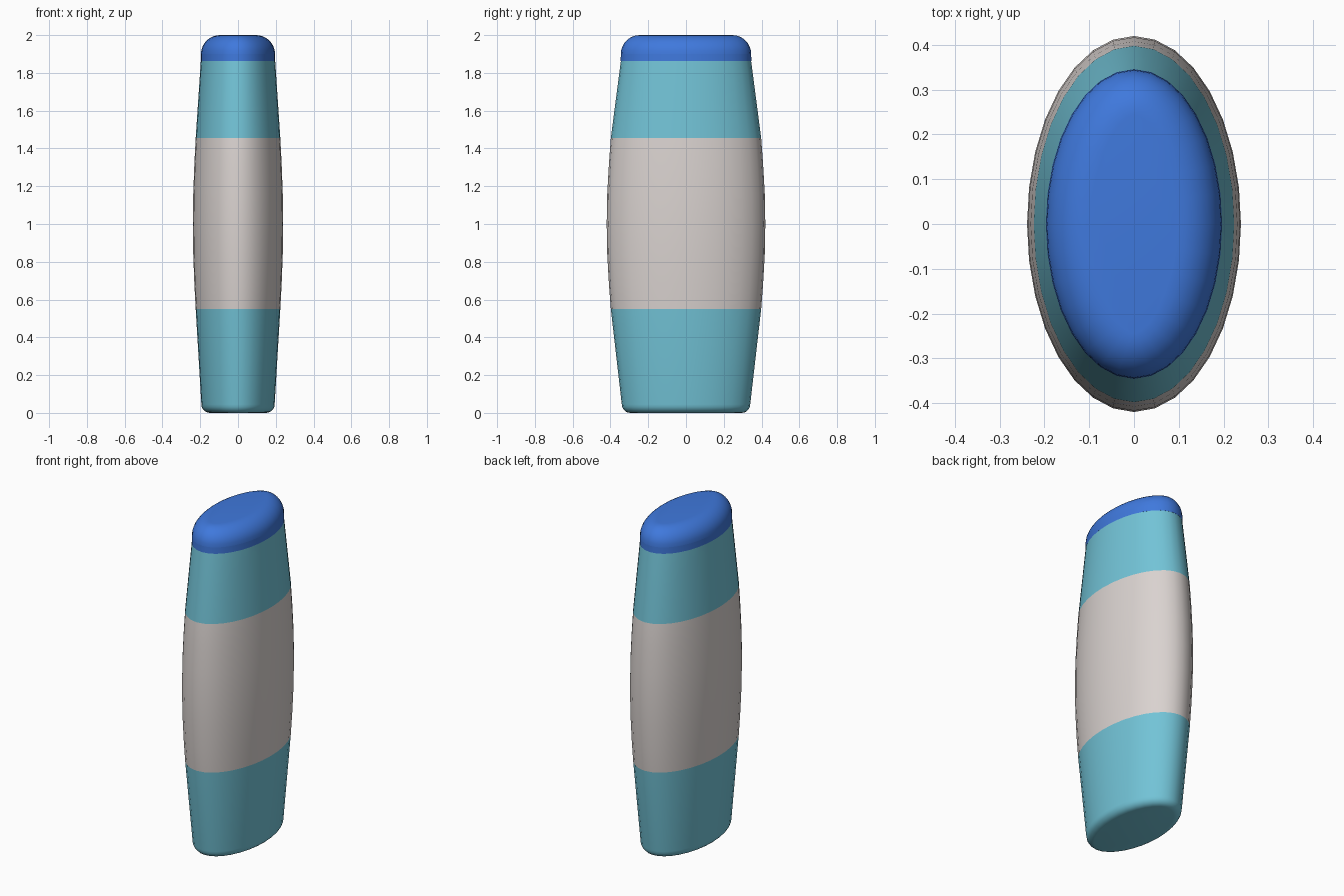
import bpy, bmesh
from math import sin, cos, pi, hypot

if "Cube" in bpy.data.objects:
    bpy.data.objects.remove(bpy.data.objects["Cube"])

SIDES = 32


def material(name, rgb):
    m = bpy.data.materials.new(name)
    m.diffuse_color = (*rgb, 1)
    m.use_nodes = True
    m.node_tree.nodes["Principled BSDF"].inputs["Base Color"].default_value = m.diffuse_color
    return m


def lathe(name, rings, mats, sharp=(), cap_mat=0):
    """Loft elliptical rings (rx, ry, z, inset, material index of the band above)."""
    bm = bmesh.new()
    loops = []
    for rx, ry, z, inset, _ in rings:
        loop = []
        for i in range(SIDES):
            a = 2 * pi * i / SIDES
            nx, ny = cos(a) / rx, sin(a) / ry
            n = hypot(nx, ny)
            loop.append(bm.verts.new((rx * cos(a) - inset * nx / n,
                                      ry * sin(a) - inset * ny / n, z)))
        loops.append(loop)
    for k in range(len(loops) - 1):
        lo, hi = loops[k], loops[k + 1]
        for i in range(SIDES):
            j = (i + 1) % SIDES
            f = bm.faces.new((lo[i], lo[j], hi[j], hi[i]))
            f.material_index = rings[k][4]
    bm.faces.new(loops[0][::-1]).material_index = cap_mat
    bm.faces.new(loops[-1]).material_index = cap_mat
    for f in bm.faces:
        f.smooth = True
    for k in sharp:
        for i in range(SIDES):
            bm.edges.get((loops[k][i], loops[k][(i + 1) % SIDES])).smooth = False
    me = bpy.data.meshes.new(name)
    bm.to_mesh(me)
    bm.free()
    for m in mats:
        me.materials.append(m)
    ob = bpy.data.objects.new(name, me)
    bpy.context.collection.objects.link(ob)
    return ob


teal = material("teal", (0.17, 0.55, 0.68))
pale = material("label_grey", (0.70, 0.65, 0.63))
blue = material("blue", (0.05, 0.19, 0.72))

# Bottle body: rounded foot, tapered ends, bulging label band
R = 0.045
body = []
for k in range(6):
    t = k / 5 * pi / 2
    body.append((0.194, 0.340, R * (1 - cos(t)), R * (1 - sin(t)), 0))
body.append((0.224, 0.398, 0.55, 0, 1))
for z, rx, ry in [(0.68, 0.231, 0.408), (0.84, 0.237, 0.417), (1.0, 0.239, 0.420),
                  (1.16, 0.237, 0.417), (1.32, 0.231, 0.408)]:
    body.append((rx, ry, z, 0, 1))
body.append((0.224, 0.398, 1.455, 0, 0))
body.append((0.197, 0.345, 1.862, 0, 0))
lathe("bottle_body", body, [teal, pale], sharp=[len(body) - 1])

# Cap: short collar and rounded top
C = 0.1
cap = [(0.197, 0.346, 1.862, 0, 0)]
for k in range(9):
    t = k / 8 * pi / 2
    cap.append((0.196, 0.345, 1.9 + C * sin(t), C * (1 - cos(t)), 0))
lathe("cap", cap, [blue], sharp=[0, 1])
